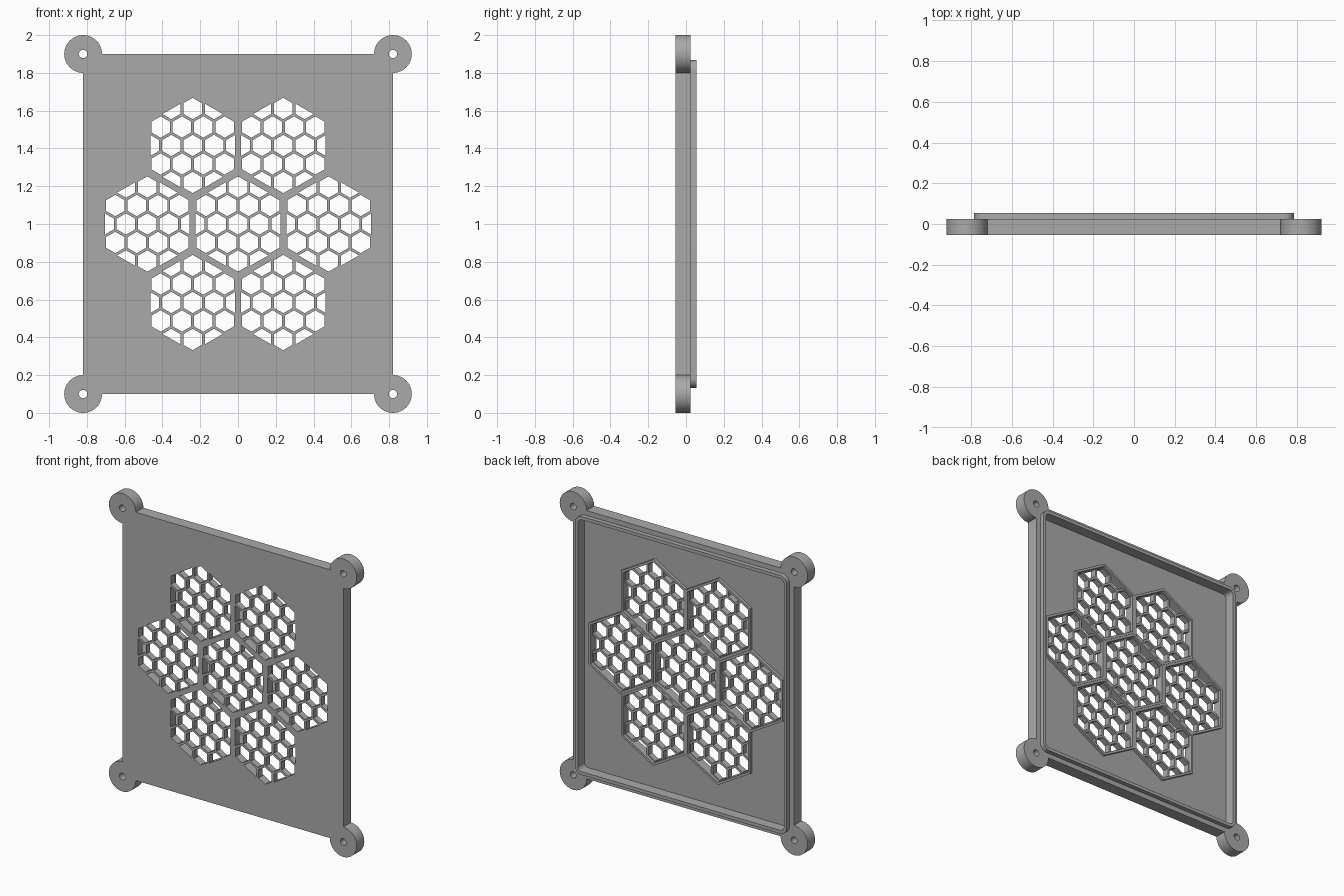
import bpy
import bmesh
from math import cos, sin, pi, radians, sqrt
from mathutils import Vector

cube = bpy.data.objects.get("Cube")
if cube:
    bpy.data.objects.remove(cube, do_unlink=True)

# Single plastic colour
grey = bpy.data.materials.new("mid_grey")
grey.use_nodes = True
colour = (0.4, 0.4, 0.4, 1)
grey.diffuse_color = colour
grey.node_tree.nodes["Principled BSDF"].inputs["Base Color"].default_value = colour

# Main dimensions
MID = 1.0                                   # height of the panel centre
HALF_W, HALF_H = 0.82, 0.90                 # panel half size
EAR_R, SCREW_R = 0.10, 0.022
FRONT, FLOOR, REAR, LIP = -0.055, -0.015, 0.025, 0.055
FRAME_TOP = 0.005
SPACING, VENT_AP, FRAME_AP = 0.48, 0.224, 0.2395
PITCH, CELL_AP = 0.113, 0.049


def arc(cx, cy, r, start, end, n):
    return [Vector((cx + r * cos(radians(start + (end - start) * i / n)),
                    cy + r * sin(radians(start + (end - start) * i / n))))
            for i in range(n + 1)]


def circle(cx, cy, r, n=32):
    return arc(cx, cy, r, 0, 360, n)[:-1]


def hexagon(c, apothem):
    return arc(c.x, c.y, apothem * 2 / sqrt(3), 30, 330, 5)


def rounded_rect(w, h, r):
    pts = []
    for i, (sx, sy) in enumerate(((1, 1), (-1, 1), (-1, -1), (1, -1))):
        pts += arc(sx * (w - r), sy * (h - r), r, 90 * i, 90 * i + 90, 8)
    return pts


def clip(poly, c, apothem):
    """Trim a convex polygon to a pointed-top hexagon."""
    for k in range(6):
        n = Vector((cos(k * pi / 3), sin(k * pi / 3)))
        out = []
        for a, b in zip(poly, poly[1:] + poly[:1]):
            da, db = (a - c).dot(n) - apothem, (b - c).dot(n) - apothem
            if da <= 0:
                out.append(a)
            if da * db < 0:
                out.append(a.lerp(b, da / (da - db)))
        poly = out
    return poly


def area(poly):
    return abs(sum(a.cross(b) for a, b in zip(poly, poly[1:] + poly[:1]))) / 2


def slab(name, loops, y0, y1):
    """Extrude an outline with holes from depth y0 to y1."""
    curve = bpy.data.curves.new(name, "CURVE")
    curve.dimensions = "2D"
    curve.fill_mode = "BOTH"
    curve.extrude = (y1 - y0) / 2
    for loop in loops:
        s = curve.splines.new("POLY")
        s.points.add(len(loop) - 1)
        for p, v in zip(s.points, loop):
            p.co = (v.x, v.y, 0, 1)
        s.use_cyclic_u = True
    temp = bpy.data.objects.new(name + "_outline", curve)
    bpy.context.collection.objects.link(temp)
    graph = bpy.context.evaluated_depsgraph_get()
    mesh = bpy.data.meshes.new_from_object(temp.evaluated_get(graph))
    bpy.data.objects.remove(temp, do_unlink=True)
    bm = bmesh.new()
    bm.from_mesh(mesh)
    bmesh.ops.remove_doubles(bm, verts=bm.verts, dist=0.0001)
    bmesh.ops.recalc_face_normals(bm, faces=bm.faces)
    bm.to_mesh(mesh)
    bm.free()
    mesh.materials.clear()
    mesh.materials.append(grey)
    mesh.name = name
    obj = bpy.data.objects.new(name, mesh)
    bpy.context.collection.objects.link(obj)
    obj.location = (0, (y0 + y1) / 2, MID)
    obj.rotation_euler = (pi / 2, 0, 0)
    bpy.ops.object.select_all(action="DESELECT")
    obj.select_set(True)
    bpy.context.view_layer.objects.active = obj
    bpy.ops.object.shade_smooth_by_angle(angle=radians(30))
    return obj


# Panel outline with a round screw ear at each corner
outline, screws = [], []
for i, (sx, sy) in enumerate(((1, 1), (-1, 1), (-1, -1), (1, -1))):
    outline += arc(sx * HALF_W, sy * HALF_H, EAR_R, 90 * i - 90, 90 * i + 180, 36)
    screws.append(circle(sx * HALF_W, sy * HALF_H, SCREW_R))

# Seven vents, each filled with a trimmed honeycomb
centres = [Vector((0, 0))] + [
    Vector((cos(k * pi / 3), sin(k * pi / 3))) * SPACING for k in range(6)]
cells = []
for c in centres:
    for row in range(-3, 4):
        for col in range(-3, 4):
            p = c + Vector(((col + row % 2 / 2) * PITCH, row * PITCH * sqrt(3) / 2))
            cell = clip(hexagon(p, CELL_AP), c, VENT_AP)
            if len(cell) > 2 and area(cell) > 0.0002:
                cells.append(cell)

slab("front_panel", [outline] + screws + cells, FRONT, FLOOR)

# Raised border behind the panel and the thin locating lip
opening = rounded_rect(0.765, 0.845, 0.03)
slab("rear_border", [outline, opening] + screws, FLOOR, REAR)
slab("locating_lip", [rounded_rect(0.785, 0.867, 0.05), opening], REAR, LIP)

# Raised frame around each vent on the rear side
for i, c in enumerate(centres):
    slab(f"vent_frame_{i + 1}",
         [hexagon(c, FRAME_AP), hexagon(c, VENT_AP)], FLOOR, FRAME_TOP)
